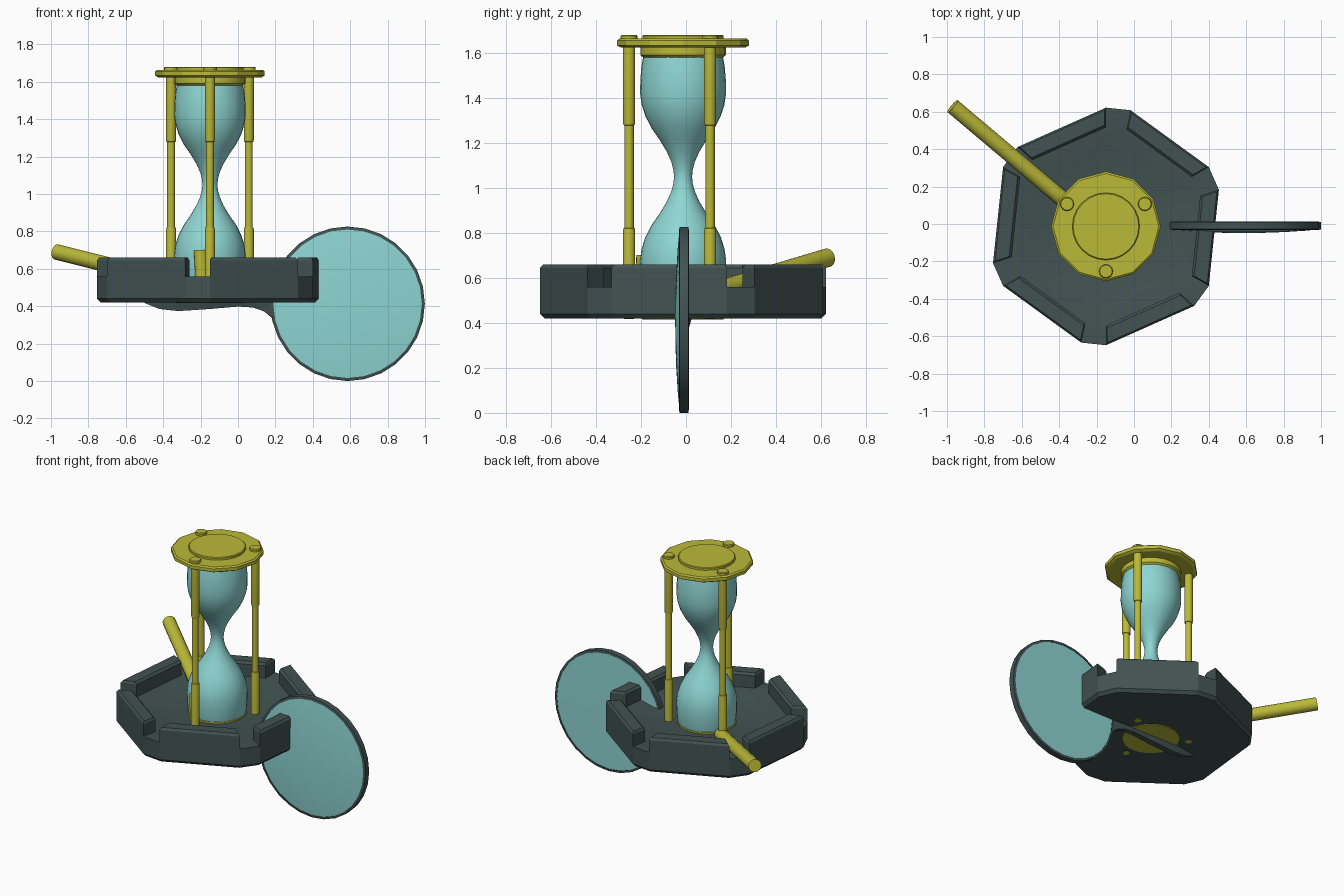
import bpy, bmesh
from math import sin, cos, pi, radians
from mathutils import Vector, Matrix

if "Cube" in bpy.data.objects:
    bpy.data.objects.remove(bpy.data.objects["Cube"])

CX, CY = -0.15, -0.013  # hourglass axis


def material(name, rgb):
    m = bpy.data.materials.new(name)
    m.diffuse_color = (*rgb, 1)
    m.use_nodes = True
    m.node_tree.nodes["Principled BSDF"].inputs["Base Color"].default_value = m.diffuse_color
    return m


DARK = material("slate", (0.055, 0.085, 0.085))
GOLD = material("brass", (0.50, 0.49, 0.04))
TEAL = material("glass", (0.27, 0.67, 0.65))


def loft(name, rings, mat, matrix=None, smooth=35):
    """Skin a stack of equal-length point rings and cap both ends."""
    bm = bmesh.new()
    vs = [[bm.verts.new(p) for p in ring] for ring in rings]
    n = len(rings[0])
    for a, b in zip(vs, vs[1:]):
        for i in range(n):
            j = (i + 1) % n
            bm.faces.new((a[i], a[j], b[j], b[i]))
    bm.faces.new(vs[0])
    bm.faces.new(vs[-1])
    bmesh.ops.recalc_face_normals(bm, faces=bm.faces)
    me = bpy.data.meshes.new(name)
    bm.to_mesh(me)
    bm.free()
    me.materials.append(mat)
    ob = bpy.data.objects.new(name, me)
    bpy.context.collection.objects.link(ob)
    if matrix:
        ob.matrix_world = matrix
    if smooth:
        bpy.ops.object.select_all(action='DESELECT')
        ob.select_set(True)
        bpy.context.view_layer.objects.active = ob
        bpy.ops.object.shade_smooth_by_angle(angle=radians(smooth))
    return ob


def lathe(name, profile, mat, n=24, matrix=None, smooth=35):
    """Turn (radius, z) points about the local z axis."""
    rings = [[(r * cos(2 * pi * i / n), r * sin(2 * pi * i / n), z) for i in range(n)]
             for r, z in profile]
    return loft(name, rings, mat, matrix, smooth)


def rod(name, a, b, r, mat, n=16):
    a, b = Vector(a), Vector(b)
    q = (b - a).to_track_quat('Z', 'Y').to_matrix().to_4x4()
    return lathe(name, [(r, 0), (r, (b - a).length)], mat, n, Matrix.Translation(a) @ q)


AXIS = Matrix.Translation((CX, CY, 0))

# Tray: hexagon with cut corners
ANGLES = [radians(a + k * 60) for k in range(6) for a in (18, 30)]


def tray_ring(r, z):
    return [(r * cos(a), r * sin(a), z) for a in ANGLES]


loft("tray_floor", [tray_ring(r, z) for r, z in
     ((0.615, 0.42), (0.635, 0.44), (0.635, 0.56), (0.53, 0.56), (0.42, 0.535), (0.1, 0.53))],
     DARK, AXIS, 20)

# Tray walls on the long sides, leaving the corners notched
for k in range(6):
    a0, a1 = radians(30 + k * 60), radians(78 + k * 60)

    def wall_ring(ri, ro, z, trim=0.0):
        return [(r * cos(a), r * sin(a), z) for r, a in
                ((ri, a0 + trim), (ro, a0 + trim), (ro, a1 - trim), (ri, a1 - trim))]

    loft(f"tray_wall_{k + 1}", [wall_ring(0.53, 0.635, 0.555), wall_ring(0.53, 0.635, 0.645),
                                wall_ring(0.542, 0.621, 0.66, 0.012)], DARK, AXIS, 20)

# Hourglass bulbs, mirrored about the neck
half = [(0.04, 0), (0.043, 0.03), (0.052, 0.065), (0.072, 0.11), (0.105, 0.165), (0.14, 0.215),
        (0.168, 0.27), (0.184, 0.32), (0.191, 0.37), (0.19, 0.43), (0.185, 0.49), (0.176, 0.54)]
prof = [(r, 1.05 - z) for r, z in reversed(half)] + [(r, 1.05 + z) for r, z in half[1:]]
lathe("hourglass_bulbs", prof, TEAL, 32, AXIS, 60)

# Brass end pieces
lathe("bottom_socket", [(0.18, 0.416), (0.187, 0.425), (0.187, 0.542)], GOLD, 24, AXIS)
lathe("top_collar", [(0.178, 1.58), (0.19, 1.59), (0.19, 1.63)], GOLD, 24, AXIS)
lathe("top_plate", [(0.275, 1.623), (0.293, 1.633), (0.293, 1.655), (0.283, 1.663)],
      GOLD, 12, AXIS, 20)
lathe("top_disc", [(0.18, 1.65), (0.18, 1.676), (0.175, 1.68)], GOLD, 24, AXIS)

# Three posts with thicker sleeves at both ends
post = [(0.022, 0.418), (0.027, 0.425), (0.027, 0.81), (0.025, 0.82), (0.021, 0.822),
        (0.021, 1.278), (0.025, 1.28), (0.027, 1.29), (0.027, 1.65), (0.037, 1.655),
        (0.037, 1.675), (0.033, 1.68)]
for k in range(3):
    a = radians(30 + 120 * k)
    lathe(f"post_{k + 1}", post, GOLD, 16,
          Matrix.Translation((CX + 0.24 * cos(a), CY + 0.24 * sin(a), 0)))

# Slanted brass handle and small nub beside the front post
rod("handle_rod", (-0.97, 0.63, 0.69), (-0.33, 0.09, 0.53), 0.042, GOLD)
rod("front_nub", (-0.19, -0.19, 0.50), (-0.20, -0.185, 0.70), 0.036, GOLD)

# Magnifier lens standing in the xz plane (local z points to the front)
LENS = Matrix.Translation((0.586, 0, 0.413)) @ Matrix.Rotation(pi / 2, 4, 'X')
N = 28
rim = [(0.397, -0.013), (0.413, -0.010), (0.413, 0.028), (0.397, 0.032)]
bm_rim = [(r, z) for r, z in rim]
lathe("lens_rim", [(0.397, 0.02), (0.397, -0.009)] + bm_rim + [(0.397, 0.024)], DARK, N, LENS)
lathe("lens_glass", [(0.01, -0.011), (0.398, -0.0105), (0.399, 0.029), (0.33, 0.036),
                     (0.22, 0.043), (0.11, 0.047), (0.01, 0.048)], TEAL, N, LENS)

# Tapered arm under the tray: x, half width, top, bottom
arm = [(-0.50, 0.004, 0.425, 0.417), (-0.42, 0.02, 0.425, 0.385), (-0.32, 0.034, 0.425, 0.374),
       (-0.15, 0.036, 0.425, 0.385), (0.0, 0.031, 0.425, 0.398), (0.08, 0.026, 0.425, 0.393),
       (0.14, 0.022, 0.425, 0.372), (0.195, 0.017, 0.42, 0.325)]
loft("lens_arm", [[(x, -0.008 - w, t), (x, -0.008 + w, t), (x, -0.008 + w * 0.6, b),
                   (x, -0.008 - w * 0.6, b)] for x, w, t, b in arm], DARK)
